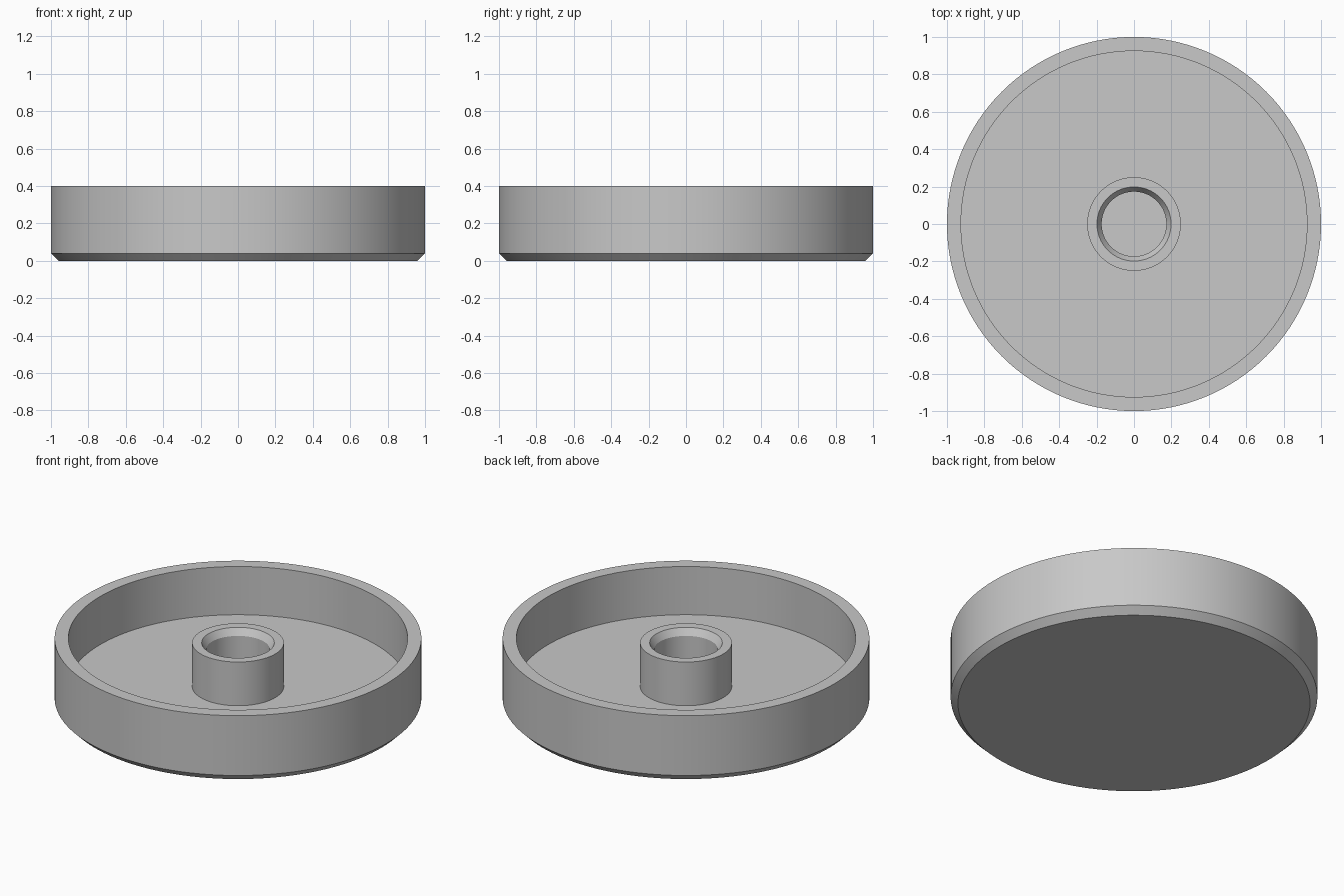
import bpy
import bmesh
from math import radians, tau

SEGMENTS = 128

# Main dimensions
HEIGHT, OUTER_R, INNER_R = 0.40, 1.0, 0.925
FLOOR_Z, BASE_CHAMFER = 0.11, 0.04
HUB_R, HUB_TOP = 0.25, 0.373
BORE_R, BORE_MOUTH_R, MOUTH_DEPTH = 0.173, 0.198, 0.04

cube = bpy.data.objects.get("Cube")
if cube:
    bpy.data.objects.remove(cube, do_unlink=True)


def make_material(name, rgb):
    mat = bpy.data.materials.new(name)
    mat.use_nodes = True
    mat.diffuse_color = (*rgb, 1)
    mat.node_tree.nodes["Principled BSDF"].inputs["Base Color"].default_value = (*rgb, 1)
    return mat


def lathe(name, profile, mat):
    """Revolve a (radius, z) profile about the z axis into a closed solid."""
    bm = bmesh.new()
    verts = [bm.verts.new((r, 0, z)) for r, z in profile]
    edges = [bm.edges.new(pair) for pair in zip(verts, verts[1:])]
    bmesh.ops.spin(bm, geom=verts + edges, cent=(0, 0, 0), axis=(0, 0, 1),
                   angle=tau, steps=SEGMENTS, use_duplicate=False)
    bmesh.ops.remove_doubles(bm, verts=bm.verts, dist=1e-4)
    bmesh.ops.recalc_face_normals(bm, faces=bm.faces)
    mesh = bpy.data.meshes.new(name)
    bm.to_mesh(mesh)
    bm.free()
    mesh.materials.append(mat)
    obj = bpy.data.objects.new(name, mesh)
    bpy.context.collection.objects.link(obj)
    bpy.ops.object.select_all(action="DESELECT")
    obj.select_set(True)
    bpy.context.view_layer.objects.active = obj
    bpy.ops.object.shade_smooth_by_angle(angle=radians(25))
    return obj


grey = make_material("light grey", (0.58, 0.58, 0.58))

# Base and outer wall, with a chamfered lower edge
shell = [(0, 0), (OUTER_R - BASE_CHAMFER, 0), (OUTER_R, BASE_CHAMFER), (OUTER_R, HEIGHT)]
# Rim, inner wall and floor
recess = [(INNER_R, HEIGHT), (INNER_R, FLOOR_Z)]
# Central hub with a countersunk blind bore
hub = [(HUB_R, FLOOR_Z), (HUB_R, HUB_TOP), (BORE_MOUTH_R, HUB_TOP),
       (BORE_R, HUB_TOP - MOUTH_DEPTH), (BORE_R, FLOOR_Z), (0, FLOOR_Z)]

lathe("round_dish_with_hub", shell + recess + hub, grey)
